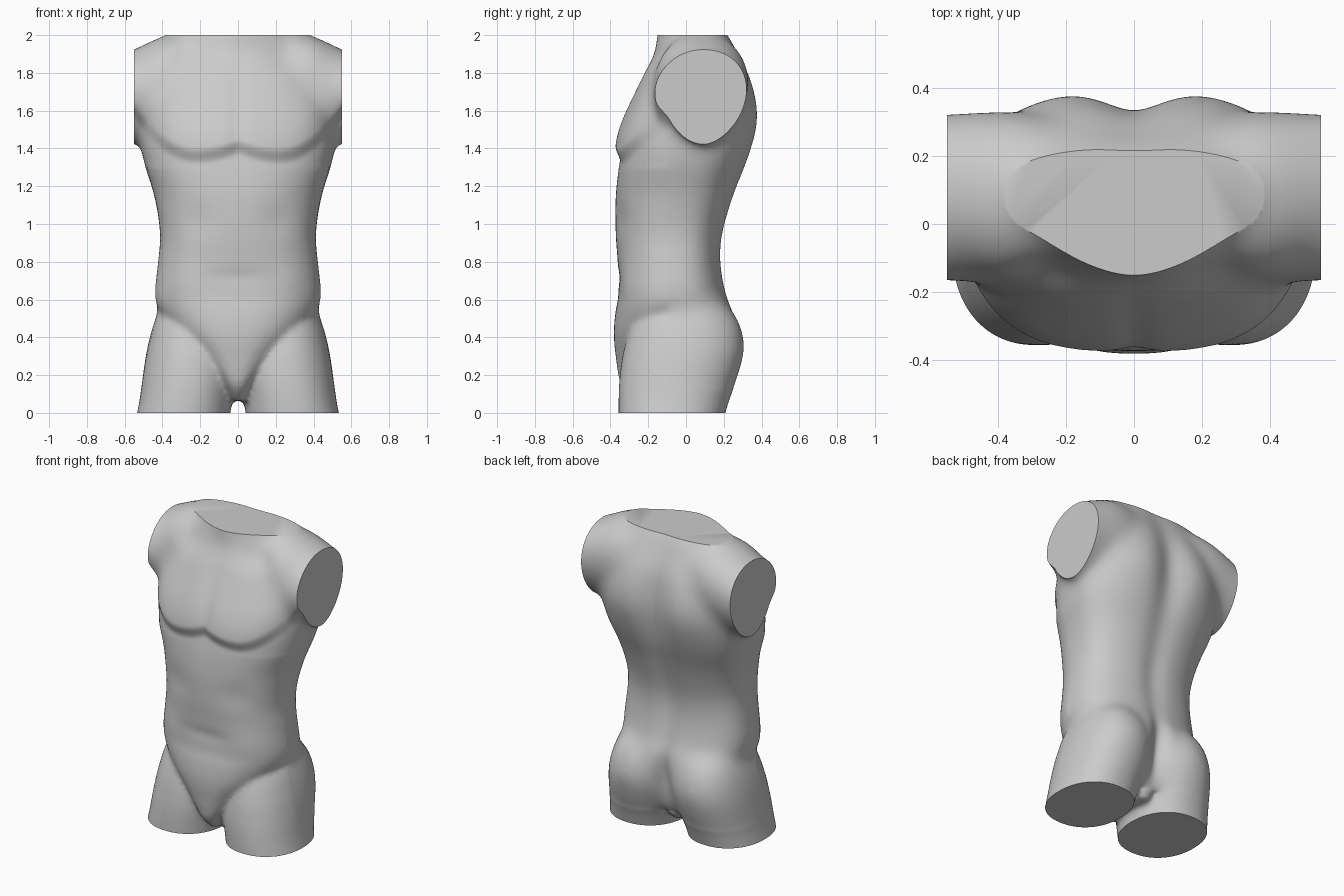
import bpy, bmesh, math
from mathutils import Vector

if "Cube" in bpy.data.objects:
    bpy.data.objects.remove(bpy.data.objects["Cube"])

bm = bmesh.new()
N = 64


def spline(rows, steps=8):
    """Smoothly interpolate between the section rows."""
    out = []
    for i in range(len(rows) - 1):
        a, b = rows[max(i - 1, 0)], rows[i]
        c, d = rows[i + 1], rows[min(i + 2, len(rows) - 1)]
        for k in range(steps):
            t = k / steps
            out.append([q + 0.5 * t * (r - p + t * (2*p - 5*q + 4*r - s + t * (3*(q - r) + s - p)))
                        for p, q, r, s in zip(a, b, c, d)])
    return out + [list(rows[-1])]


def loft(rows, place, style):
    """Rows: position, centre, half width, near, far. Style gives widest line and roundness."""
    rings = []
    for t, c, w, near, far in spline(rows):
        mid, n_near, n_far = style(t, near, far)
        ring = []
        for k in range(N):
            a = 2 * math.pi * k / N
            co, si = math.cos(a), math.sin(a)
            n, reach = (n_far, far - mid) if si > 0 else (n_near, mid - near)
            u = c + w * math.copysign(abs(co) ** (2 / n), co)
            v = mid + reach * math.copysign(abs(si) ** (2 / n), si)
            ring.append(bm.verts.new(place(t, u, v)))
        rings.append(ring)
    for r, s in zip(rings, rings[1:]):
        for k in range(N):
            bm.faces.new((r[k], r[(k + 1) % N], s[(k + 1) % N], s[k]))
    bm.faces.new(rings[0])
    bm.faces.new(rings[-1])


def ramp(x, lo, hi):
    t = min(1, max(0, (x - lo) / (hi - lo)))
    return t * t * (3 - 2 * t)


def trunk_style(z, front, back):
    """Widest line drifts back up the chest; the front turns wedge-shaped at the neck."""
    n = 2.4 + .3 * ramp(z, 1.1, 1.4) - 5 * max(0, z - 1.75)
    return -.05 + .14 * ramp(z, .9, 1.7), max(n, 1.45), 2.4


# Trunk, from crotch to neck base
loft([(.065, 0, .05, -.27, .12),
      (.15, 0, .10, -.345, .18),
      (.30, 0, .23, -.372, .25),
      (.42, 0, .345, -.382, .27),
      (.53, 0, .415, -.374, .255),
      (.63, 0, .442, -.358, .215),
      (.80, 0, .425, -.362, .188),
      (.95, 0, .414, -.372, .20),
      (1.15, 0, .445, -.372, .26),
      (1.35, 0, .505, -.350, .337),
      (1.55, 0, .515, -.315, .38),
      (1.75, 0, .468, -.247, .355),
      (1.90, 0, .42, -.170, .285),
      (2.00, 0, .37, -.157, .228),
      (2.10, 0, .30, -.150, .15)],
     lambda t, u, v: (u, v, t), trunk_style)

for side in (-1, 1):
    # Thigh and buttock
    loft([(-.10, .305, .25, -.355, .18),
          (.07, .275, .246, -.357, .23),
          (.20, .253, .252, -.350, .278),
          (.35, .238, .243, -.325, .312),
          (.50, .228, .21, -.27, .275),
          (.62, .22, .15, -.16, .17)],
         lambda t, u, v: (side * u, v, t),
         lambda t, near, far: ((near + far) / 2, 2.2, 2.2))
    # Shoulder stub, pointed towards the armpit
    loft([(.22, .09, .21, 1.50, 2.01),
          (.37, .08, .25, 1.43, 2.005),
          (.55, .095, .23, 1.425, 1.927),
          (.74, .10, .215, 1.42, 1.84)],
         lambda t, u, v: (side * t, u, v),
         lambda t, near, far: (near + .57 * (far - near), 1.75, 2.1))

bmesh.ops.recalc_face_normals(bm, faces=bm.faces)
mesh = bpy.data.meshes.new("torso")
bm.to_mesh(mesh)
bm.free()
torso = bpy.data.objects.new("torso", mesh)
bpy.context.collection.objects.link(torso)
bpy.context.view_layer.objects.active = torso
torso.select_set(True)

# Fuse the parts into one skin and soften the joins
fuse = torso.modifiers.new("fuse", 'REMESH')
fuse.mode = 'VOXEL'
fuse.voxel_size = .014
soft = torso.modifiers.new("soften", 'SMOOTH')
soft.factor = .5
soft.iterations = 12
for name in ("fuse", "soften"):
    bpy.ops.object.modifier_apply(modifier=name)

# Extra softening where muscles flow together: back, seat and shoulders
bm = bmesh.new()
bm.from_mesh(torso.data)
flowing = [v for v in bm.verts if v.co.z > 1.3 or (v.co.y > -.1 and v.co.z > .12)]
for i in range(45):
    bmesh.ops.smooth_vert(bm, verts=flowing, factor=.5,
                          use_axis_x=True, use_axis_y=True, use_axis_z=True)

# Muscle relief: facing (-1 front, 1 back), x, z, x radius, z radius, y shift
relief = [(-1, 0, 1.58, .05, .22, .014),    # breastbone
          (-1, .22, 1.02, .10, .09, .010),  # waist hollows
          (-1, 0, .72, .16, .045, .007),    # belly fold
          (-1, .30, .68, .12, .12, -.012),  # flanks
          (-1, .25, 1.88, .1, .06, .010),   # collar hollows
          (1, 0, 1.55, .11, .40, -.045),    # upper spine
          (1, 0, .90, .08, .30, -.018),     # lower spine
          (1, .24, 1.58, .16, .22, .014),   # shoulder blades
          (1, 0, .36, .06, .19, -.06)]      # cleft
bm.normal_update()
for v in bm.verts:
    x, z = abs(v.co.x), v.co.z
    shift = 0
    for face, cx, cz, rx, rz, dy in relief:
        facing = max(0, v.normal.y * face)
        shift += facing * dy * math.exp(-((x - cx) / rx) ** 2 - ((z - cz) / rz) ** 2)
    # Chest muscle: a step along a curved lower edge, fading upwards
    edge = 1.335 + 2.2 * max(0, x - .22) ** 2 + 1.0 * max(0, .22 - x) ** 2
    chest = ramp(z, edge - .02, edge + .07) * (1 - ramp(z, edge + .08, edge + .42))
    shift -= .036 * max(0, -v.normal.y) * chest
    v.co.y += shift

# Flat cuts at thighs, neck and arms
for co, no in (((0, 0, 0), (0, 0, -1)), ((0, 0, 2), (0, 0, 1)),
               ((.55, 0, 0), (1, 0, 0)), ((-.55, 0, 0), (-1, 0, 0))):
    bmesh.ops.bisect_plane(bm, geom=bm.verts[:] + bm.edges[:] + bm.faces[:], dist=1e-5,
                           plane_co=Vector(co), plane_no=Vector(no), clear_outer=True)
    bmesh.ops.holes_fill(bm, edges=[e for e in bm.edges if e.is_boundary], sides=0)
bmesh.ops.recalc_face_normals(bm, faces=bm.faces)
bm.to_mesh(torso.data)
bm.free()
bpy.ops.object.shade_smooth_by_angle(angle=math.radians(40))
